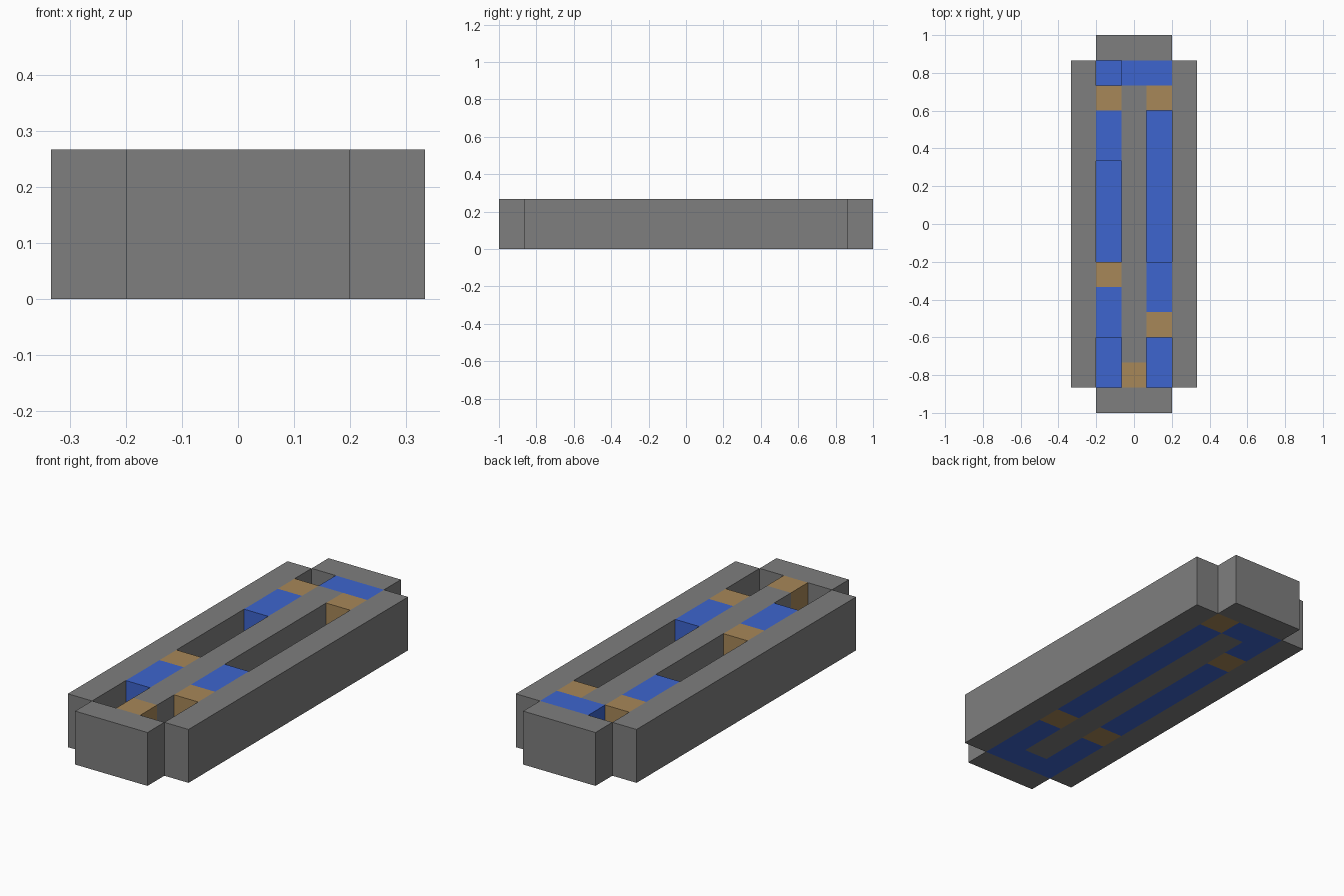
import bpy
import bmesh

cube = bpy.data.objects.get("Cube")
if cube:
    bpy.data.objects.remove(cube, do_unlink=True)

U = 2 / 15  # one block


def material(name, rgb):
    m = bpy.data.materials.new(name)
    m.use_nodes = True
    m.diffuse_color = (*rgb, 1)
    m.node_tree.nodes["Principled BSDF"].inputs["Base Color"].default_value = (*rgb, 1)
    return m


grey = material("stone grey", (0.21, 0.21, 0.21))
blue = material("belt blue", (0.047, 0.13, 0.62))
brown = material("wood brown", (0.39, 0.245, 0.098))


def box(name, mat, x, y, z):
    """Box spanning the given ranges, measured in blocks."""
    bm = bmesh.new()
    bmesh.ops.create_cube(bm, size=1)
    for v in bm.verts:
        for i, (lo, hi) in enumerate((x, y, z)):
            v.co[i] = U * (hi if v.co[i] > 0 else lo)
    mesh = bpy.data.meshes.new(name)
    bm.to_mesh(mesh)
    bm.free()
    mesh.materials.append(mat)
    bpy.context.collection.objects.link(bpy.data.objects.new(name, mesh))


LEFT, MID, RIGHT = (0.5, 1.5), (-0.5, 0.5), (-1.5, -0.5)
LOW, HIGH, FULL = (0, 1), (1, 2), (0, 2)

# Outer walls and the central bar
for side, x in (("left", (1.5, 2.5)), ("right", (-2.5, -1.5))):
    box(side + "_wall", grey, x, (-6.5, 6.5), FULL)
for end, y in (("back", (6.5, 7.5)), ("front", (-7.5, -6.5))):
    box(end + "_wall", grey, (-1.5, 1.5), y, FULL)
box("central_bar", grey, MID, (-5.5, 5.5), FULL)


def lane(name, x, z, runs):
    """Row of blocks along y: (colour, start, end)."""
    for i, (mat, a, b) in enumerate(runs):
        kind = "stop" if mat == brown else "belt"
        box(f"{name}_{kind}_{i + 1}", mat, x, (a, b), z)


# Lower layer: closed loop forming the channel floor
lane("lower_left", LEFT, LOW,
     [(blue, -6.5, -3.5), (brown, -3.5, -2.5), (blue, -2.5, 5.5), (brown, 5.5, 6.5)])
lane("lower_right", RIGHT, LOW,
     [(blue, -6.5, -3.5), (brown, -3.5, -2.5), (blue, -2.5, 3.5),
      (brown, 3.5, 4.5), (blue, 4.5, 6.5)])
lane("lower_middle", MID, LOW, [(blue, -6.5, -5.5), (blue, 5.5, 6.5)])

# Upper layer: blocks with open gaps between them
lane("upper_left", LEFT, HIGH,
     [(brown, -4.5, -3.5), (blue, -3.5, -1.5), (brown, 4.5, 5.5), (blue, 5.5, 6.5)])
lane("upper_right", RIGHT, HIGH,
     [(blue, -4.5, -2.5), (brown, -2.5, -1.5), (blue, 2.5, 4.5), (brown, 4.5, 5.5)])
lane("upper_middle", MID, HIGH, [(brown, -6.5, -5.5), (blue, 5.5, 6.5)])
